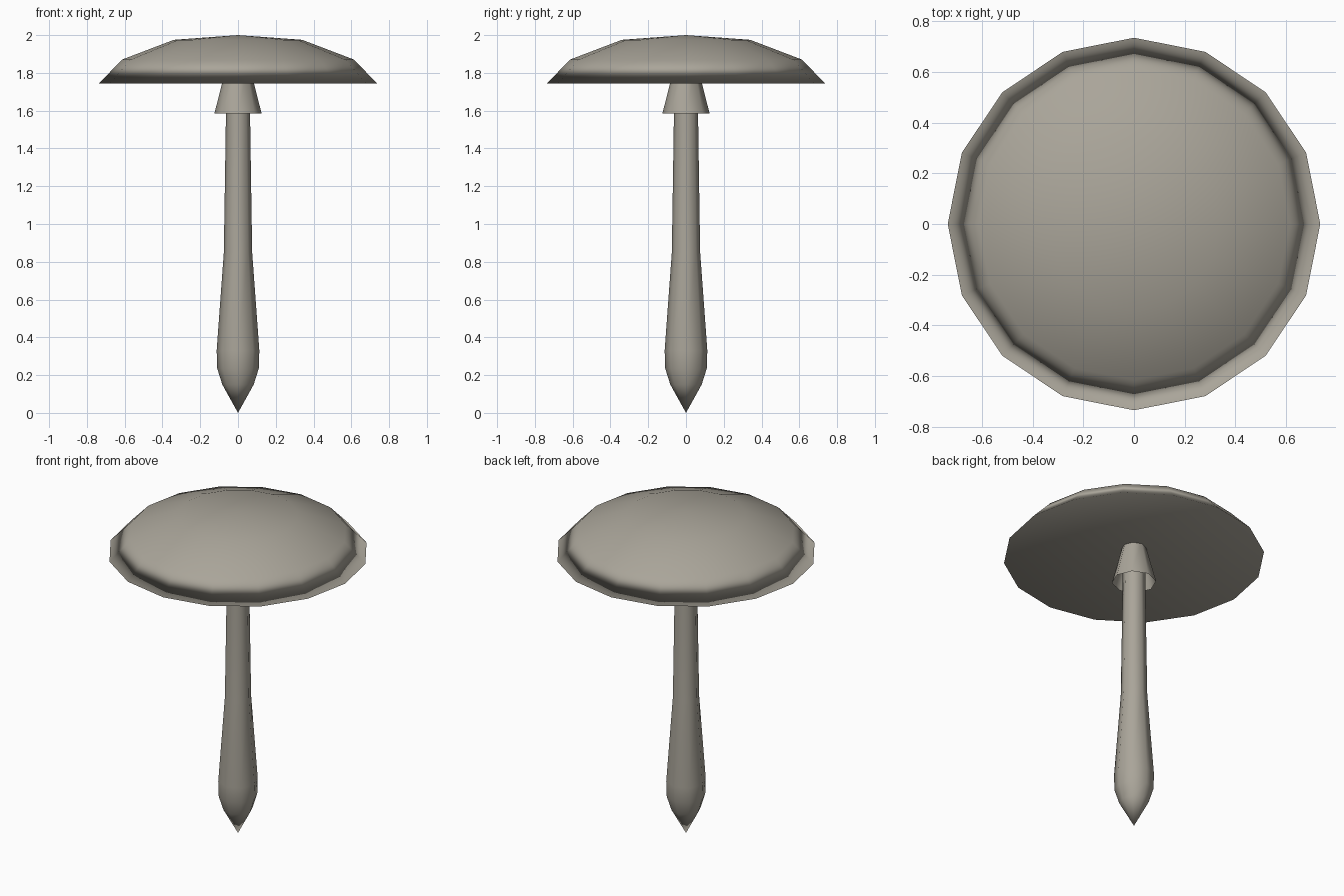
import bpy
import bmesh
from math import cos, sin, tau

cube = bpy.data.objects.get("Cube")
if cube:
    bpy.data.objects.remove(cube, do_unlink=True)

grey = bpy.data.materials.new("warm_grey")
grey.use_nodes = True
COLOUR = (0.40, 0.375, 0.32, 1)
grey.diffuse_color = COLOUR
grey.node_tree.nodes["Principled BSDF"].inputs["Base Color"].default_value = COLOUR


def lathe(name, profile, sides):
    """Turn an (r, z) profile, listed bottom to top, about the z axis."""
    bm = bmesh.new()
    rings = []
    for r, z in profile:
        count = sides if r > 0 else 1
        rings.append([bm.verts.new((r * cos(tau * i / sides), r * sin(tau * i / sides), z))
                      for i in range(count)])
    for low, high in zip(rings, rings[1:]):
        for i in range(sides):
            j = (i + 1) % sides
            corners = [low[i % len(low)], low[j % len(low)],
                       high[j % len(high)], high[i % len(high)]]
            bm.faces.new(list(dict.fromkeys(corners)))
    for face in bm.faces:
        face.smooth = True
    mesh = bpy.data.meshes.new(name)
    bm.to_mesh(mesh)
    bm.free()
    mesh.materials.append(grey)
    obj = bpy.data.objects.new(name, mesh)
    bpy.context.collection.objects.link(obj)
    return obj


# Faceted dome with a shallow hollow underside, shaded smoothly across the rim
cap = lathe("cap", [(0, 1.81), (0.735, 1.745), (0.615, 1.87), (0.34, 1.975), (0, 2.0)], 16)
cap.modifiers.new("area_normals", 'WEIGHTED_NORMAL').mode = 'FACE_AREA'

# Open skirt around the top of the stem
lathe("ring_skirt", [(0.125, 1.585), (0.065, 1.82)], 8)

# Tapered stem with a swollen, pointed foot
lathe("stem", [(0, 0), (0.083, 0.15), (0.11, 0.235), (0.113, 0.33), (0.075, 0.85),
               (0.065, 1.5), (0.062, 1.82)], 8)
